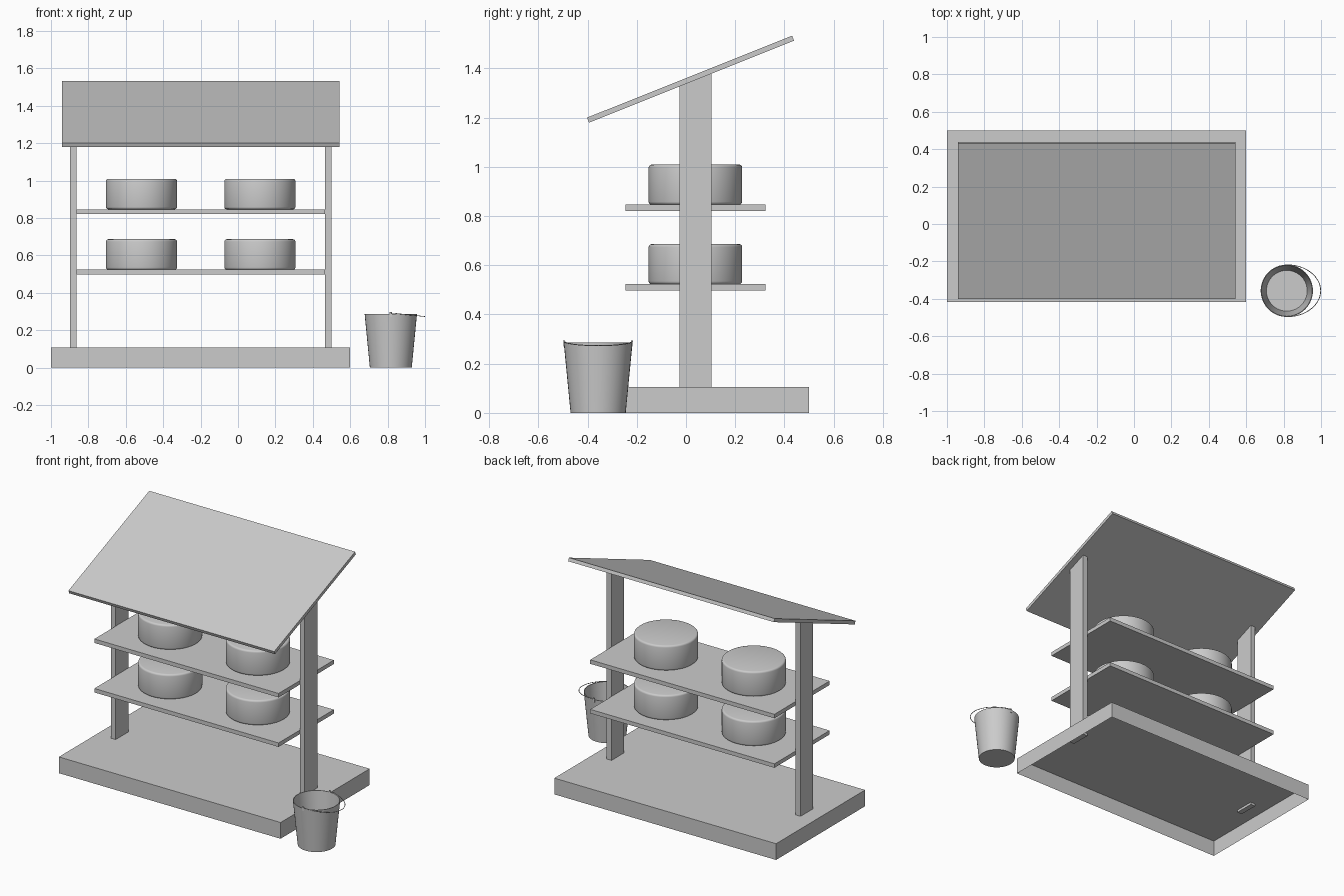
import bpy, bmesh
from math import sin, cos, pi, atan2, radians
from mathutils import Vector

if "Cube" in bpy.data.objects:
    bpy.data.objects.remove(bpy.data.objects["Cube"])


def make_object(name, bm, smooth=False):
    bmesh.ops.recalc_face_normals(bm, faces=bm.faces)
    mesh = bpy.data.meshes.new(name)
    bm.to_mesh(mesh)
    bm.free()
    ob = bpy.data.objects.new(name, mesh)
    bpy.context.collection.objects.link(ob)
    if smooth:
        bpy.ops.object.select_all(action='DESELECT')
        bpy.context.view_layer.objects.active = ob
        ob.select_set(True)
        bpy.ops.object.shade_smooth_by_angle(angle=radians(40))
    return ob


def box_bm(x, y, z):
    bm = bmesh.new()
    bmesh.ops.create_cube(bm, size=1)
    for v in bm.verts:
        v.co = Vector([lo + (c + 0.5) * (hi - lo) for c, (lo, hi) in zip(v.co, (x, y, z))])
    return bm


def lathe(name, profile, loc, sides):
    """Spin an (r, z) profile round z; points on the axis are merged."""
    bm = bmesh.new()
    vs = [bm.verts.new((r, 0, z)) for r, z in profile]
    edges = [bm.edges.new(p) for p in zip(vs, vs[1:])]
    bmesh.ops.spin(bm, geom=vs + edges, cent=(0, 0, 0), axis=(0, 0, 1),
                   angle=2 * pi, steps=sides)
    bmesh.ops.remove_doubles(bm, verts=bm.verts, dist=1e-5)
    ob = make_object(name, bm, True)
    ob.location = loc
    return ob


SLOPE = atan2(0.333, 0.833)
ROOF_Y, ROOF_Z = 0.0185, 1.356

# Base: a tray turned upside down, open underneath
bm = box_bm((-1, 0.6), (-0.418, 0.5), (0, 0.106))
bottom = [f for f in bm.faces if f.calc_center_median().z < 0.001]
bmesh.ops.delete(bm, geom=bottom, context='FACES_ONLY')
make_object("base", bm)

# Posts, tops cut to the roof slope
for name, x0, x1 in (("left_post", -0.899, -0.864), ("right_post", 0.465, 0.5)):
    bm = box_bm((x0, x1), (-0.027, 0.103), (0.09, 1.3))
    for v in bm.verts:
        if v.co.z > 1:
            v.co.z = ROOF_Z - 0.008 + (v.co.y - ROOF_Y) * 0.4
    make_object(name, bm)

# Sloping roof
roof = make_object("roof", box_bm((-0.942, 0.543), (-0.4485, 0.4485), (-0.011, 0.011)))
roof.location = (0, ROOF_Y, ROOF_Z)
roof.rotation_euler.x = SLOPE

# Shelves, each with two round drums
R, H, B = 0.19, 0.163, 0.012
arc = [(R - B + B * cos(a), B * sin(a)) for a in (0, pi / 6, pi / 3, pi / 2)]
drum = ([(0, 0)] + [(r, B - z) for r, z in reversed(arc)]
        + [(r, H - B + z) for r, z in arc] + [(0, H)])
for level, top in (("lower", 0.523), ("upper", 0.846)):
    make_object(level + "_shelf",
                box_bm((-0.864, 0.465), (-0.246, 0.323), (top - 0.026, top)))
    for side, x in (("left", -0.516), ("right", 0.117)):
        lathe(f"{level}_{side}_drum", drum, (x, 0.038, top), 64)

# Bucket with thin wall
BX, BY = 0.817, -0.357
lathe("bucket", [(0, 0), (0.112, 0), (0.14, 0.287), (0.136, 0.287),
                 (0.109, 0.005), (0, 0.005)], (BX, BY, 0), 40)

# Wire handle fallen to one side
curve = bpy.data.curves.new("bucket_handle", 'CURVE')
curve.dimensions = '3D'
curve.bevel_depth = 0.002
curve.bevel_resolution = 1
n = 32
sp = curve.splines.new('POLY')
sp.points.add(n)
for i, p in enumerate(sp.points):
    a = -pi / 2 + pi * i / n
    p.co = (BX + 0.181 * cos(a), BY + 0.139 * sin(a), 0.292 - 0.019 * cos(a), 1)
handle = bpy.data.objects.new("bucket_handle", curve)
bpy.context.collection.objects.link(handle)

# Small lugs holding the handle
for name, s in (("front_lug", -1), ("back_lug", 1)):
    y = BY + s * 0.138
    make_object(name, box_bm((BX - 0.006, BX + 0.006), (y - 0.002, y + 0.002), (0.27, 0.297)))
